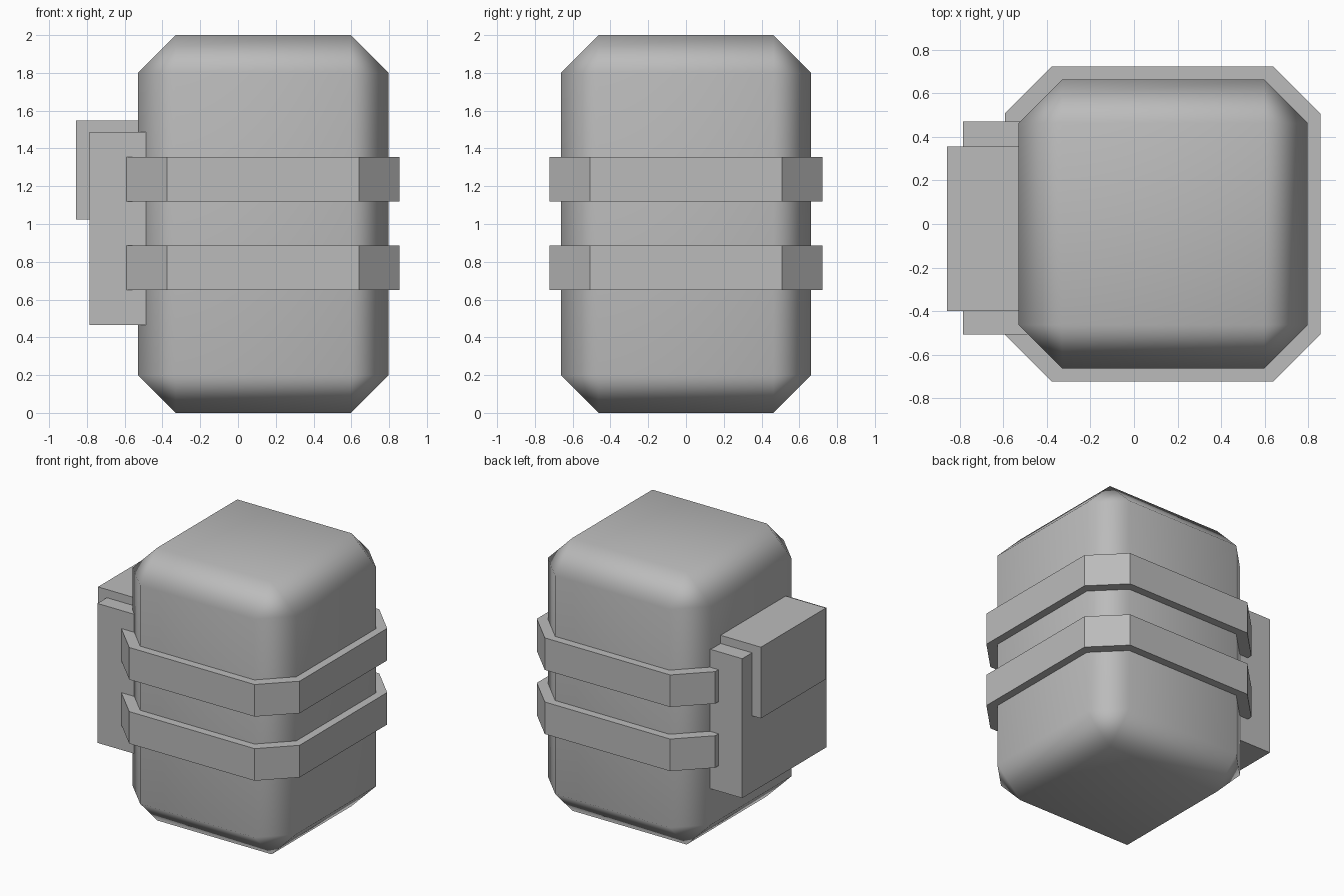
import bpy
import bmesh

cube = bpy.data.objects.get("Cube")
if cube:
    bpy.data.objects.remove(cube, do_unlink=True)

grey = bpy.data.materials.new("plain grey")
grey.use_nodes = True
colour = (0.5, 0.5, 0.5, 1)
grey.diffuse_color = colour
grey.node_tree.nodes["Principled BSDF"].inputs["Base Color"].default_value = colour


def add_box(name, low, high):
    """Box between two opposite corners."""
    bm = bmesh.new()
    bmesh.ops.create_cube(bm, size=1)
    for v in bm.verts:
        v.co = [(a + b) / 2 + c * (b - a) for a, b, c in zip(low, high, v.co)]
    mesh = bpy.data.meshes.new(name)
    bm.to_mesh(mesh)
    bm.free()
    mesh.materials.append(grey)
    obj = bpy.data.objects.new(name, mesh)
    bpy.context.collection.objects.link(obj)
    return obj


def add_band(name, bottom, top, low, high, cut, thickness):
    """Hollow eight-sided strap around the body."""
    (x0, y0), (x1, y1) = low, high
    outline = [(x0 + cut, y0), (x1 - cut, y0), (x1, y0 + cut), (x1, y1 - cut),
               (x1 - cut, y1), (x0 + cut, y1), (x0, y1 - cut), (x0, y0 + cut)]
    bm = bmesh.new()
    lower = [bm.verts.new((x, y, bottom)) for x, y in outline]
    upper = [bm.verts.new((x, y, top)) for x, y in outline]
    for i in range(len(outline)):
        j = (i + 1) % len(outline)
        bm.faces.new((lower[i], lower[j], upper[j], upper[i]))
    mesh = bpy.data.meshes.new(name)
    bm.to_mesh(mesh)
    bm.free()
    mesh.materials.append(grey)
    obj = bpy.data.objects.new(name, mesh)
    bpy.context.collection.objects.link(obj)
    solid = obj.modifiers.new("Thickness", 'SOLIDIFY')
    solid.thickness = thickness
    solid.offset = -1
    solid.use_even_offset = True


# Main body: chamfered block with soft shading
body = add_box("body", (-0.53, -0.663, 0), (0.797, 0.663, 2))
bevel = body.modifiers.new("Chamfer", 'BEVEL')
bevel.width = 0.2
bevel.segments = 1
bevel.limit_method = 'NONE'
body.data.shade_smooth()
body.modifiers.new("Soft edges", 'WEIGHTED_NORMAL')

# Two straps around the body
for label, bottom, top in (("lower", 0.65, 0.885), ("upper", 1.12, 1.355)):
    add_band(label + "_strap", bottom, top, (-0.592, -0.722), (0.855, 0.722), 0.215, 0.08)

# Side pouch and its overlapping flap
add_box("side_pouch", (-0.785, -0.508, 0.465), (-0.488, 0.47, 1.487))
add_box("pouch_flap", (-0.857, -0.398, 1.025), (-0.5, 0.356, 1.547))
